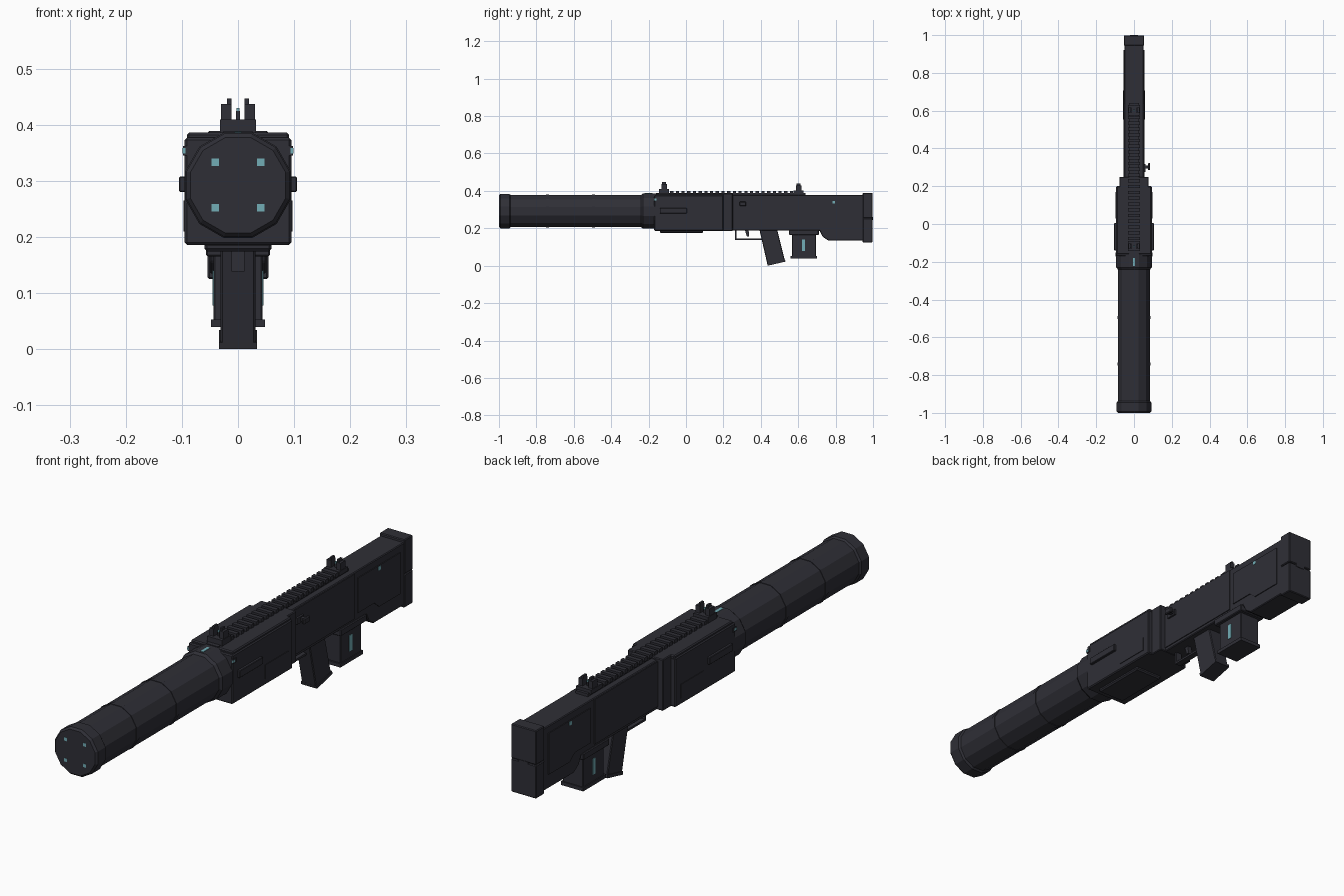
import bpy, bmesh, math
from mathutils import Vector

cube = bpy.data.objects.get("Cube")
if cube:
    bpy.data.objects.remove(cube, do_unlink=True)


def material(name, rgb):
    m = bpy.data.materials.new(name)
    m.use_nodes = True
    m.diffuse_color = (*rgb, 1)
    m.node_tree.nodes["Principled BSDF"].inputs["Base Color"].default_value = (*rgb, 1)
    return m


BODY = material("charcoal", (0.028, 0.028, 0.037))
TEAL = material("teal light", (0.17, 0.42, 0.47))


def finish(name, bm, mat, bevel=0):
    bmesh.ops.recalc_face_normals(bm, faces=bm.faces)
    mesh = bpy.data.meshes.new(name)
    bm.to_mesh(mesh)
    bm.free()
    mesh.materials.append(mat)
    ob = bpy.data.objects.new(name, mesh)
    bpy.context.collection.objects.link(ob)
    if bevel:
        mod = ob.modifiers.new("chamfer", "BEVEL")
        mod.width = bevel
        mod.segments = 1
    return ob


def prism(name, profile, x0, x1, mat=BODY, bevel=0):
    """Extrude a (y, z) side profile from x0 to x1."""
    bm = bmesh.new()
    face = bm.faces.new([bm.verts.new((x0, y, z)) for y, z in profile])
    ext = bmesh.ops.extrude_face_region(bm, geom=[face])["geom"]
    moved = [v for v in ext if isinstance(v, bmesh.types.BMVert)]
    bmesh.ops.translate(bm, verts=moved, vec=(x1 - x0, 0, 0))
    return finish(name, bm, mat, bevel)


def box(name, x, y, z, mat=BODY, bevel=0):
    return prism(name, [(y[0], z[0]), (y[1], z[0]), (y[1], z[1]), (y[0], z[1])], *x, mat, bevel)


def pair(name, x, y, z, mat=BODY, bevel=0):
    """A box on each side of the centre line."""
    box("left_" + name, x, y, z, mat, bevel)
    box("right_" + name, (-x[1], -x[0]), y, z, mat, bevel)


def centred(name, half, y, z, mat=BODY, bevel=0):
    return box(name, (-half, half), y, z, mat, bevel)


# Launch tube: twelve-sided lathe along y, flat on top
AXIS, SIDES = 0.292, 12


def tube(name, stations):
    bm = bmesh.new()
    rings = []
    for y, apothem in stations:
        r = apothem / math.cos(math.pi / SIDES)
        angles = [(i + 0.5) * math.tau / SIDES for i in range(SIDES)]
        rings.append([bm.verts.new((r * math.cos(a), y, AXIS + r * math.sin(a))) for a in angles])
    for a, b in zip(rings, rings[1:]):
        for i in range(SIDES):
            j = (i + 1) % SIDES
            bm.faces.new((a[i], a[j], b[j], b[i]))
    bm.faces.new(rings[0])
    bm.faces.new(rings[-1])
    return finish(name, bm, BODY)


tube("barrel", [(-0.96, 0.086), (-0.15, 0.086)])
tube("muzzle_cap", [(-1, 0.085), (-0.992, 0.092), (-0.945, 0.092), (-0.938, 0.086)])
tube("barrel_collar", [(-0.24, 0.086), (-0.23, 0.094), (-0.15, 0.094)])
for i, y in enumerate((-0.74, -0.495)):
    tube("barrel_band_%d" % (i + 1), [(y - 0.008, 0.088), (y + 0.008, 0.088)])
for z in (0.252, 0.333):
    pair("muzzle_light", (0.034, 0.047), (-1.001, -0.995), (z - 0.0065, z + 0.0065), TEAL)
centred("collar_light", 0.006, (-0.222, -0.18), (0.38, 0.388), TEAL)

# Forward housing
centred("housing", 0.095, (-0.17, 0.2), (0.186, 0.377), bevel=0.004)
centred("housing_top", 0.091, (-0.16, 0.2), (0.37, 0.386), bevel=0.004)
centred("housing_underplate", 0.06, (-0.14, 0.09), (0.174, 0.19), bevel=0.005)
centred("housing_rear_ring", 0.076, (0.19, 0.25), (0.186, 0.386), bevel=0.003)
pair("housing_side_grip", (0.09, 0.105), (-0.14, 0.005), (0.28, 0.308), bevel=0.002)
pair("housing_side_panel", (0.093, 0.0975), (0.03, 0.17), (0.21, 0.265))
pair("housing_front_tab", (0.09, 0.098), (-0.17, -0.15), (0.345, 0.362))
pair("housing_light", (0.094, 0.0985), (-0.171, -0.158), (0.349, 0.358), TEAL)

# Receiver and stock
stock_outline = [(0.22, 0.187), (0.715, 0.187), (0.73, 0.155), (0.76, 0.135),
                 (0.95, 0.135), (0.95, 0.378), (0.22, 0.378)]
prism("receiver_and_stock", stock_outline, -0.051, 0.051, bevel=0.003)
pair("receiver_panel", (0.049, 0.0545), (0.25, 0.638), (0.2, 0.374))
panel_outline = [(0.66, 0.215), (0.76, 0.215), (0.79, 0.19), (0.92, 0.19), (0.92, 0.35), (0.66, 0.35)]
for side, s in (("left", 1), ("right", -1)):
    prism(side + "_stock_panel", panel_outline, s * 0.049, s * 0.0545)
pair("stock_light", (0.053, 0.0565), (0.782, 0.796), (0.333, 0.347), TEAL)
centred("butt_plate_upper", 0.054, (0.945, 0.998), (0.256, 0.389), bevel=0.003)
centred("butt_plate_lower", 0.054, (0.945, 0.998), (0.125, 0.254), bevel=0.003)
centred("butt_seam", 0.02, (0.99, 1.0), (0.245, 0.26))

# Charging handle, left side only
box("charging_handle_base", (0.05, 0.062), (0.275, 0.317), (0.318, 0.342))
box("charging_handle_stem", (0.06, 0.078), (0.294, 0.31), (0.324, 0.338))
box("charging_handle_knob", (0.074, 0.086), (0.285, 0.322), (0.32, 0.342), bevel=0.003)

# Grip, trigger and guard
grip_outline = [(0.392, 0.195), (0.437, 0.0), (0.53, 0.022), (0.487, 0.195)]
prism("grip", grip_outline, -0.031, 0.031, bevel=0.003)
prism("grip_base", [(0.434, 0.012), (0.437, 0.0), (0.532, 0.022), (0.529, 0.034)], -0.034, 0.034)
centred("guard_front", 0.012, (0.262, 0.27), (0.138, 0.19))
centred("guard_bottom", 0.012, (0.262, 0.408), (0.138, 0.146))
prism("trigger", [(0.315, 0.19), (0.326, 0.155), (0.338, 0.155), (0.335, 0.19)], -0.009, 0.009)

# Magazine
centred("magazine_well", 0.057, (0.55, 0.71), (0.165, 0.192), bevel=0.003)
centred("magazine", 0.044, (0.567, 0.695), (0.045, 0.175), bevel=0.003)
centred("magazine_base", 0.048, (0.56, 0.7), (0.039, 0.053))
pair("magazine_light", (0.042, 0.0455), (0.62, 0.637), (0.078, 0.14), TEAL)

# Top rail with teeth
centred("rail", 0.026, (-0.16, 0.64), (0.372, 0.389))
TEETH = 22
for i in range(TEETH):
    y = -0.085 + i * 0.0305
    centred("rail_tooth_%02d" % (i + 1), 0.031, (y, y + 0.017), (0.384, 0.4))

# Front and rear sights
for name, y, drop in (("front", -0.117, 0), ("rear", 0.602, 0.008)):
    centred(name + "_sight_base", 0.032, (y - 0.027, y + 0.027), (0.384, 0.409 - drop))
    pair(name + "_sight_ear", (0.012, 0.03), (y - 0.015, y + 0.015), (0.4, 0.437 - drop))
    pair(name + "_sight_post", (0.012, 0.02), (y - 0.01, y + 0.01), (0.4, 0.447 - drop))
    centred(name + "_sight_pin", 0.004, (y - 0.004, y + 0.004), (0.4, 0.424 - drop))
    centred(name + "_sight_dot", 0.003, (y - 0.004, y + 0.004), (0.424 - drop, 0.43 - drop), TEAL)
